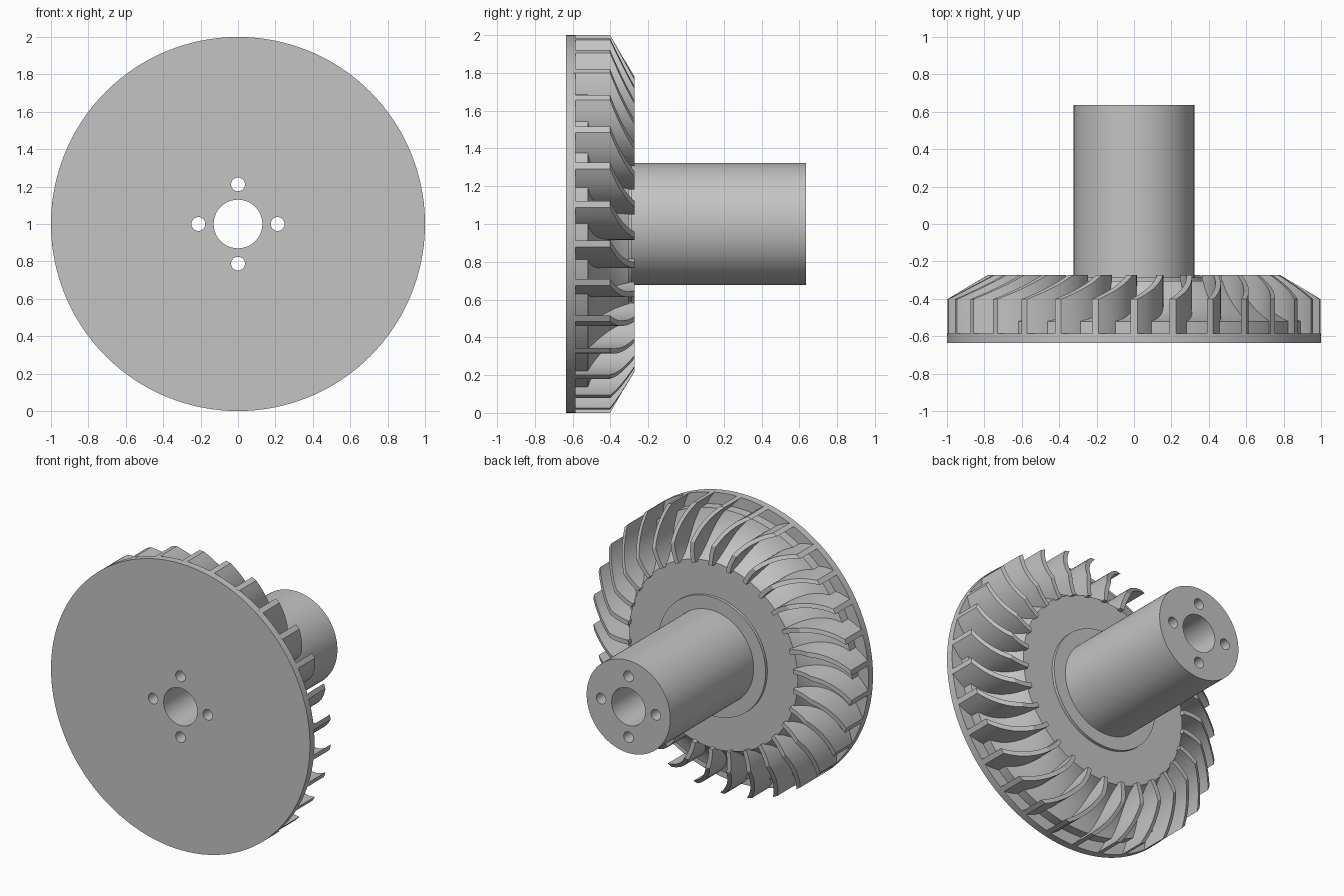
import bpy, bmesh, math
from mathutils import Matrix, Vector

cube = bpy.data.objects.get("Cube")
if cube:
    bpy.data.objects.remove(cube, do_unlink=True)

grey = bpy.data.materials.new("plain grey")
grey.use_nodes = True
grey.diffuse_color = (0.55, 0.55, 0.55, 1)
grey.node_tree.nodes["Principled BSDF"].inputs["Base Color"].default_value = (0.55, 0.55, 0.55, 1)

CENTRE_Z = 1.0
FRONT, BACK = -0.635, 0.635
PLATE_BACK, HUB_STEP, HUB_TOP, BLADE_TOP = -0.585, -0.52, -0.305, -0.272
RIM_TOP = -0.402
DISC_R, HUB_R, CHAMFER_R, BLADE_IN = 0.65, 0.92, 0.78, 0.64
BLADES = 30


def make_object(name, bm):
    bmesh.ops.recalc_face_normals(bm, faces=bm.faces)
    mesh = bpy.data.meshes.new(name)
    bm.to_mesh(mesh)
    bm.free()
    obj = bpy.data.objects.new(name, mesh)
    bpy.context.collection.objects.link(obj)
    mesh.materials.append(grey)
    return obj


def select_only(obj):
    bpy.ops.object.select_all(action="DESELECT")
    obj.select_set(True)
    bpy.context.view_layer.objects.active = obj


def lathe(name, profile, steps=128):
    """Revolve a closed (radius, y) profile about the wheel axis."""
    bm = bmesh.new()
    verts = [bm.verts.new((r, y, CENTRE_Z)) for r, y in profile]
    edges = [bm.edges.new((verts[i - 1], verts[i])) for i in range(len(verts))]
    bmesh.ops.spin(bm, geom=verts + edges, cent=(0, 0, CENTRE_Z), axis=(0, 1, 0),
                   angle=math.tau, steps=steps, use_duplicate=False)
    bmesh.ops.remove_doubles(bm, verts=bm.verts, dist=0.0001)
    return make_object(name, bm)


# Concave hub slope, from the flat disc out to the step near the rim
slope = []
for i in range(13):
    t = i / 12
    a = t * math.pi / 2
    across = 0.4 * t + 0.6 * (1 - math.cos(a))
    down = 0.4 * t + 0.6 * math.sin(a)
    slope.append((DISC_R + (HUB_R - DISC_R) * across,
                  HUB_TOP + (HUB_STEP - HUB_TOP) * down))

# Plate, hub, collar and bored shaft as one turned body
profile = [(0.13, BACK), (0.323, BACK), (0.323, -0.285), (0.415, -0.285), (0.415, HUB_TOP)]
profile += slope
profile += [(HUB_R, PLATE_BACK), (1, PLATE_BACK), (1, FRONT), (0.13, FRONT)]
body = lathe("wheel_body", profile)

# Four bolt holes through the full length
bm = bmesh.new()
for k in range(4):
    a = k * math.pi / 2
    spot = Vector((0.212 * math.sin(a), 0, CENTRE_Z + 0.212 * math.cos(a)))
    bmesh.ops.create_cone(bm, cap_ends=True, segments=32, radius1=0.037, radius2=0.037, depth=1.6,
                          matrix=Matrix.Translation(spot) @ Matrix.Rotation(math.pi / 2, 4, "X"))
cutter = make_object("bolt_hole_cutter", bm)
cutter.hide_render = True
cut = body.modifiers.new("bolt_holes", "BOOLEAN")
cut.operation = "DIFFERENCE"
cut.solver = "EXACT"
cut.object = cutter
select_only(body)
bpy.ops.object.modifier_apply(modifier=cut.name)
bpy.data.objects.remove(cutter, do_unlink=True)


def add_blade(bm, start):
    """Swept blade: radial at the disc, slanted at the rim, chamfered on top."""
    inner = [BLADE_IN + (CHAMFER_R - BLADE_IN) * i / 4 for i in range(4)]
    outer = [CHAMFER_R + (1 - CHAMFER_R) * i / 8 for i in range(9)]
    previous = None
    for r in inner + outer:
        u = (r - BLADE_IN) / (1 - BLADE_IN)
        sweep = start + 0.21 * (1 - u * u)
        top = BLADE_TOP + (RIM_TOP - BLADE_TOP) * max(0, (r - CHAMFER_R) / (1 - CHAMFER_R))
        half = (0.015 + 0.003 * u) / r
        ring = []
        for side, y in ((-1, PLATE_BACK - 0.01), (1, PLATE_BACK - 0.01), (1, top), (-1, top)):
            a = sweep + side * half
            ring.append(bm.verts.new((r * math.sin(a), y, CENTRE_Z + r * math.cos(a))))
        if previous:
            for j in range(4):
                bm.faces.new((previous[j - 1], previous[j], ring[j], ring[j - 1]))
        else:
            bm.faces.new(ring)
        previous = ring
    bm.faces.new(previous)


# Ring of blades
bm = bmesh.new()
for k in range(BLADES):
    add_blade(bm, k * math.tau / BLADES)
blades = make_object("blade_ring", bm)

for obj in (body, blades):
    select_only(obj)
    bpy.ops.object.shade_smooth_by_angle(angle=math.radians(28))
